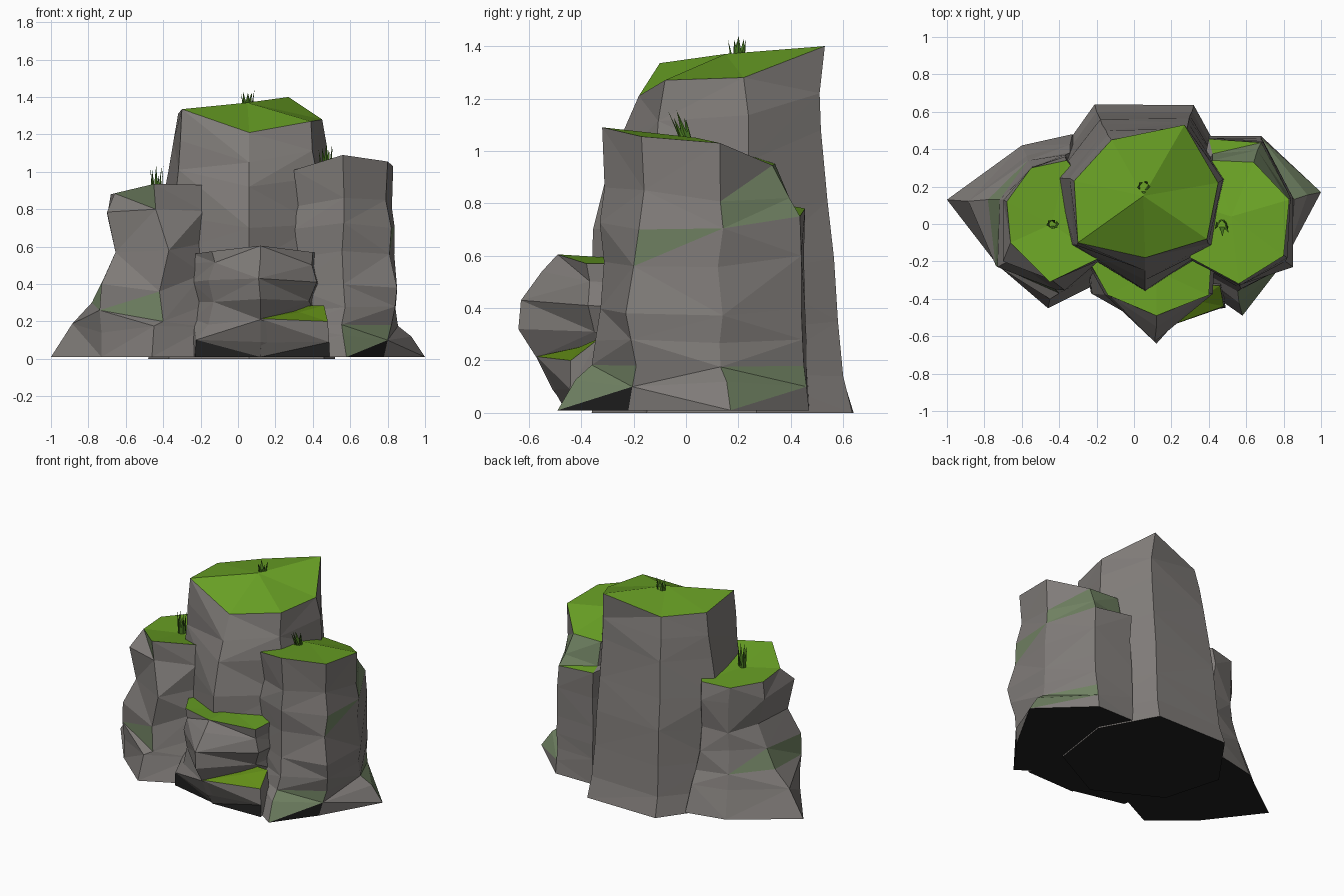
import bpy, bmesh, math, random
from mathutils import Vector

if "Cube" in bpy.data.objects:
    bpy.data.objects.remove(bpy.data.objects["Cube"])

random.seed(4)


def material(name, rgb):
    m = bpy.data.materials.new(name)
    m.diffuse_color = (*rgb, 1)
    m.use_nodes = True
    m.node_tree.nodes["Principled BSDF"].inputs["Base Color"].default_value = m.diffuse_color
    return m


ROCK, GRASS, MOSS, DARK, OLIVE = range(5)
MATS = [material("grey_rock", (0.215, 0.2, 0.19)),
        material("grass_green", (0.14, 0.35, 0.018)),
        material("pale_moss", (0.165, 0.225, 0.125)),
        material("dark_underside", (0.014, 0.014, 0.014)),
        material("olive_grass", (0.12, 0.26, 0.008))]
BLADE = material("dark_blade_green", (0.07, 0.2, 0.016))


def finish(name, bm, mats):
    bmesh.ops.recalc_face_normals(bm, faces=bm.faces[:])
    mesh = bpy.data.meshes.new(name)
    bm.to_mesh(mesh)
    bm.free()
    for m in mats:
        mesh.materials.append(m)
    ob = bpy.data.objects.new(name, mesh)
    bpy.context.collection.objects.link(ob)
    return ob


def pillar(name, top, base, profile, peak, base_z=0.01, fixed=None, paint=None,
           swap=(), jitter=0.012, cap=GRASS):
    """Loft a faceted rock from top outline to base outline.
    profile: (drop fraction, blend towards base) per ring; fixed: {(ring, corner): position};
    paint: {(ring, side): (lower triangle material, upper triangle material)};
    swap: cells whose diagonal is flipped"""
    paint, fixed, n = paint or {}, fixed or {}, len(top)
    bm = bmesh.new()
    rings = []
    for k, (f, b) in enumerate(profile):
        ring = []
        for i in range(n):
            p = Vector(top[i])
            q = Vector((*base[i], base_z))
            v = p.lerp(q, b)
            v.z = p.z + (q.z - p.z) * f
            if 0 < k < len(profile) - 1:
                v += Vector([random.uniform(-1, 1) * jitter * s for s in (1, 1, 1.6)])
            ring.append(bm.verts.new(fixed.get((k, i), v)))
        rings.append(ring)
    # faceted sides, diagonals alternating
    for k in range(len(rings) - 1):
        for i in range(n):
            j = (i + 1) % n
            t0, t1, b0, b1 = rings[k][i], rings[k][j], rings[k + 1][i], rings[k + 1][j]
            if (i + k + ((k, i) in swap)) % 2:
                tris = ((b0, b1, t1), (b0, t1, t0))
            else:
                tris = ((b0, b1, t0), (b1, t1, t0))
            for tri, m in zip(tris, paint.get((k, i), (ROCK, ROCK))):
                bm.faces.new(tri).material_index = m
    # grassy top fan and dark underside
    c = bm.verts.new(peak)
    for i in range(n):
        bm.faces.new((rings[0][i], rings[0][(i + 1) % n], c)).material_index = cap
    bm.faces.new(rings[-1][::-1]).material_index = DARK
    return finish(name, bm, MATS)


def column(corner, points, first=0):
    """Fixed positions of one corner, ring after ring."""
    return {(first + k, corner): p for k, p in enumerate(points)}


# Tall central rock with a steep back
back_right = [(.27, .53, 1.40), (.285, .51, 1.22), (.285, .515, 1.08), (.29, .54, .81),
              (.295, .565, .59), (.30, .58, .35), (.31, .60, .14), (.32, .635, 0)]
back_left = [(-.12, .45, 1.31), (-.14, .475, 1.17), (-.15, .50, 1.02), (-.17, .53, .78),
             (-.18, .56, .57), (-.19, .58, .33), (-.20, .60, .13), (-.21, .64, 0)]
pillar("central_rock",
       [(.06, -.18, 1.21), (.39, -.08, 1.27), (.45, .22, 1.28), (.27, .53, 1.40),
        (-.12, .45, 1.31), (-.32, .23, 1.31), (-.30, -.10, 1.335)],
       [(.06, -.36), (.46, -.15), (.52, .27), (.32, .63), (-.21, .64), (-.48, .26), (-.37, -.13)],
       [(0, 0), (.12, .22), (.24, .38), (.42, .58), (.58, .64), (.75, .7), (.9, .8), (1, 1)],
       (.05, .15, 1.37), base_z=0,
       fixed={**column(3, back_right), **column(4, back_left),
              **column(0, [(.06, -.25, 1.05), (.06, -.30, .92), (.06, -.355, .70), (.06, -.36, .5)], 1)})

# Left rock with flared foot, bulging front-left corner and dipped grassy top
left_corner = [(-.66, -.10, .885), (-.70, -.20, .785), (-.655, -.19, .57), (-.73, -.23, .40),
               (-.74, -.22, .26), (-.73, -.215, .14)]
left_front = [(-.44, -.30, .80), (-.37, -.355, .58), (-.42, -.35, .36), (-.40, -.37, .20)]
pillar("left_rock",
       [(-.45, -.31, .935), (-.18, -.18, .93), (-.17, .10, .92), (-.36, .34, .88),
        (-.55, .30, .87), (-.68, .12, .88), (-.66, -.10, .885)],
       [(-.46, -.45), (-.16, -.30), (-.10, .10), (-.33, .48), (-.60, .42), (-1.0, .13), (-.73, -.22)],
       [(0, 0), (.14, .07), (.35, -.06), (.52, .14), (.68, .28), (.81, .62), (1, 1)],
       (-.44, 0, .875),
       fixed={**column(0, left_front, 1), **column(6, left_corner)},
       paint={(0, 6): (ROCK, MOSS), (3, 6): (MOSS, ROCK), (3, 4): (MOSS, ROCK), (3, 5): (MOSS, MOSS)})

# Right rock, with a narrow grassy shelf on its back
shelf_right = [(.66, .395, .82), (.68, .435, .75), (.69, .44, .60), (.69, .44, .40),
               (.69, .445, .28), (.68, .45, .18), (.68, .46, .10), (.68, .47, .01)]
shelf_left = [(.42, .375, .795), (.40, .455, .78), (.41, .45, .60), (.40, .455, .40),
              (.40, .46, .28), (.40, .46, .18), (.40, .465, .10), (.40, .47, .01)]
right_corner = [(.79, -.16, .85), (.82, -.18, .70), (.81, -.20, .56), (.85, -.23, .38),
                (.84, -.21, .28), (.82, -.19, .18), (.80, -.205, .10)]
pillar("right_rock",
       [(.56, -.32, 1.09), (.80, -.17, 1.055), (.83, .13, 1.03), (.64, .33, .945),
        (.42, .34, .95), (.33, .10, 1.0), (.30, -.18, 1.01)],
       [(.58, -.49), (.78, -.22), (1.0, .17), (.68, .47), (.40, .47), (.30, .10), (.28, -.28)],
       [(0, 0), (.2, -.1), (.33, .07), (.47, -.03), (.65, .1), (.75, .14), (.83, .2),
        (.91, .54), (1, 1)],
       (.52, .04, 1.05),
       fixed={**column(3, shelf_right, 1), **column(4, shelf_left, 1), **column(1, right_corner, 1)},
       swap={(0, 2), (1, 3)},
       paint={(6, 0): (MOSS, MOSS), (7, 0): (DARK, MOSS), (6, 2): (MOSS, MOSS), (7, 2): (ROCK, MOSS),
              (0, 2): (MOSS, ROCK), (1, 2): (MOSS, MOSS), (2, 1): (ROCK, MOSS),
              (0, 3): (MOSS, MOSS), (1, 3): (GRASS, MOSS)})

# Low front rock, bulging forward, tucked in at the right above the step
pillar("front_rock",
       [(.12, -.49, .605), (.40, -.38, .57), (.42, -.10, .57), (-.15, -.10, .57),
        (-.24, -.20, .56), (-.14, -.38, .575)],
       [(.12, -.45), (.49, -.42), (.45, -.10), (-.20, -.10), (-.25, -.25), (-.23, -.37)],
       [(0, 0), (.11, -.1), (.3, .15), (.48, -.05), (.66, .3), (.87, .8), (1, 1)],
       (.12, -.25, .59),
       fixed={**column(0, [(.12, -.55, .54), (.11, -.63, .43), (.12, -.64, .32),
                           (.12, -.57, .21), (.12, -.51, .09)], 1),
              (3, 1): (.38, -.35, .31), (4, 1): (.34, -.33, .24)},
       paint={(5, 0): (DARK, ROCK), (5, 5): (DARK, ROCK)})

# Small grassy step at the foot of the front rock
pillar("front_step",
       [(.12, -.57, .215), (.48, -.44, .20), (.46, -.33, .285), (.12, -.30, .28)],
       [(.12, -.46), (.49, -.45), (.47, -.30), (.10, -.30)],
       [(0, 0), (.6, .55), (1, 1)], (.33, -.41, .25), jitter=.006, cap=OLIVE,
       paint={(1, 0): (DARK, ROCK)})


# Grass tufts of thin leaning blades
def tuft(name, x, y, z, height, lean=0.0, count=6):
    bm = bmesh.new()
    for k in range(count):
        a = k * 2.4
        r = .008 + .016 * random.random()
        foot = Vector((x + r * math.cos(a), y + r * math.sin(a), z - .02))
        side = Vector((-math.sin(a), math.cos(a), 0)) * .017
        out = Vector((math.cos(a), math.sin(a), 0)) * .009
        h = height * random.uniform(.65, 1) if k else height
        tip = foot + Vector((out.x * 2, out.y * 2 + lean * h, h + .02))
        base = [bm.verts.new(p) for p in (foot - side, foot + side, foot + out)]
        t = bm.verts.new(tip)
        for i in range(3):
            bm.faces.new((base[i], base[(i + 1) % 3], t))
        bm.faces.new(base[::-1])
    finish(name, bm, [BLADE])


tuft("top_grass_tuft", .05, .20, 1.37, .07)
tuft("left_grass_tuft", -.44, .0, .875, .16)
tuft("right_grass_tuft", .47, .01, 1.04, .115, lean=-.4)
